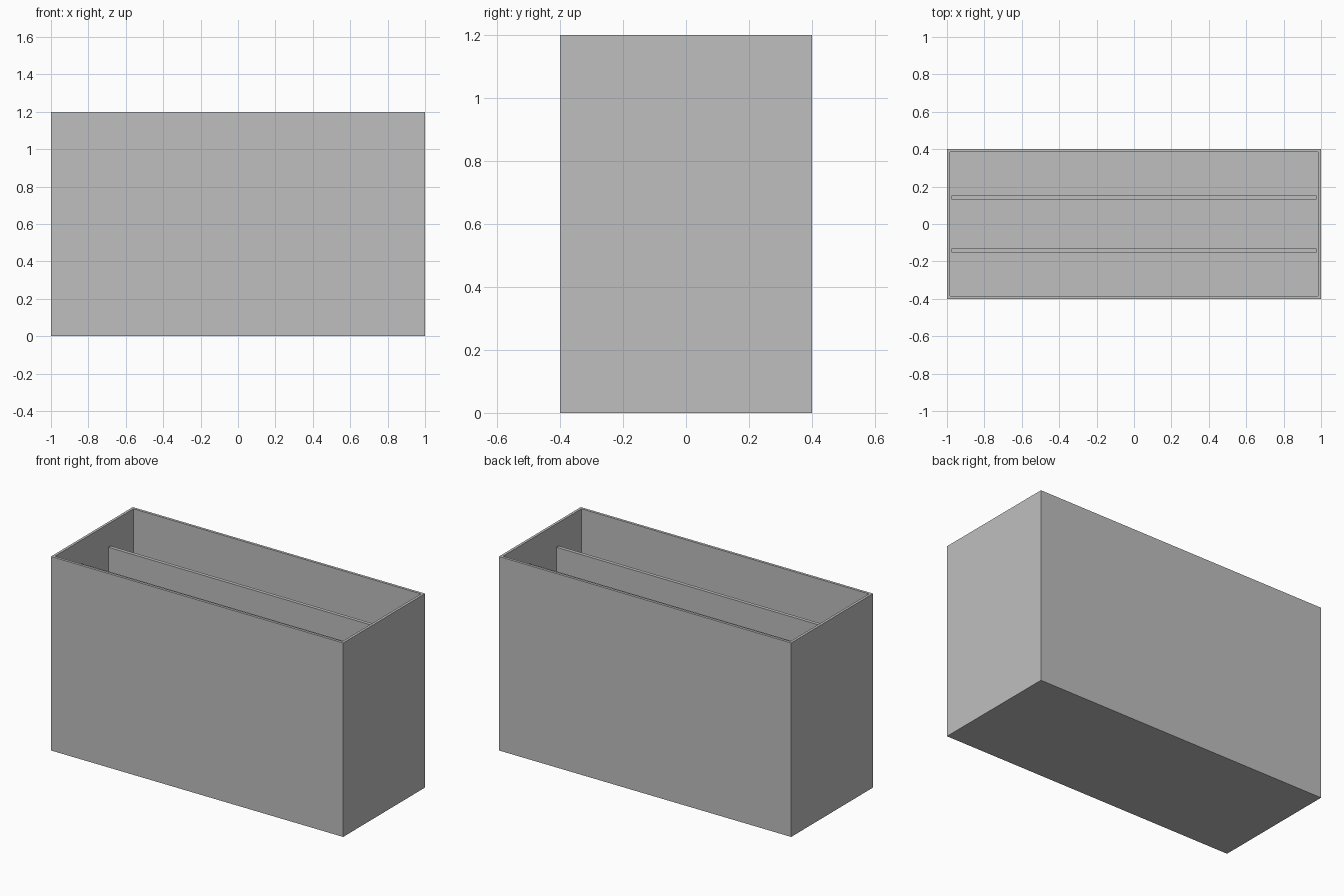
import bpy
import bmesh

cube = bpy.data.objects.get("Cube")
if cube:
    bpy.data.objects.remove(cube, do_unlink=True)

LENGTH, DEPTH, HEIGHT = 2.0, 0.8, 1.2
WALL = 0.023
DIVIDER_Y, DIVIDER_THICK, DIVIDER_TOP = 0.142, 0.022, 1.06

grey = bpy.data.materials.new("light grey")
grey.use_nodes = True
colour = (0.52, 0.52, 0.52, 1.0)
grey.diffuse_color = colour
grey.node_tree.nodes["Principled BSDF"].inputs["Base Color"].default_value = colour


def add_object(name, bm):
    mesh = bpy.data.meshes.new(name)
    bm.to_mesh(mesh)
    bm.free()
    mesh.materials.append(grey)
    obj = bpy.data.objects.new(name, mesh)
    bpy.context.collection.objects.link(obj)
    return obj


def box(size, centre):
    bm = bmesh.new()
    bmesh.ops.create_cube(bm, size=1.0)
    bmesh.ops.scale(bm, vec=size, verts=bm.verts)
    bmesh.ops.translate(bm, vec=centre, verts=bm.verts)
    return bm


# Open-topped case: inset the top face for the rim, then sink it to the floor
bm = box((LENGTH, DEPTH, HEIGHT), (0, 0, HEIGHT / 2))
top = max(bm.faces, key=lambda f: f.calc_center_median().z)
bmesh.ops.inset_region(bm, faces=[top], thickness=WALL)
sunk = bmesh.ops.extrude_discrete_faces(bm, faces=[top])["faces"][0]
bmesh.ops.translate(bm, vec=(0, 0, WALL - HEIGHT), verts=sunk.verts)
bmesh.ops.recalc_face_normals(bm, faces=bm.faces)
add_object("case", bm)

# Two upright dividers, lower than the rim
for name, side in (("front_divider", -1), ("back_divider", 1)):
    size = (LENGTH - 2 * WALL, DIVIDER_THICK, DIVIDER_TOP - WALL)
    add_object(name, box(size, (0, side * DIVIDER_Y, (DIVIDER_TOP + WALL) / 2)))
